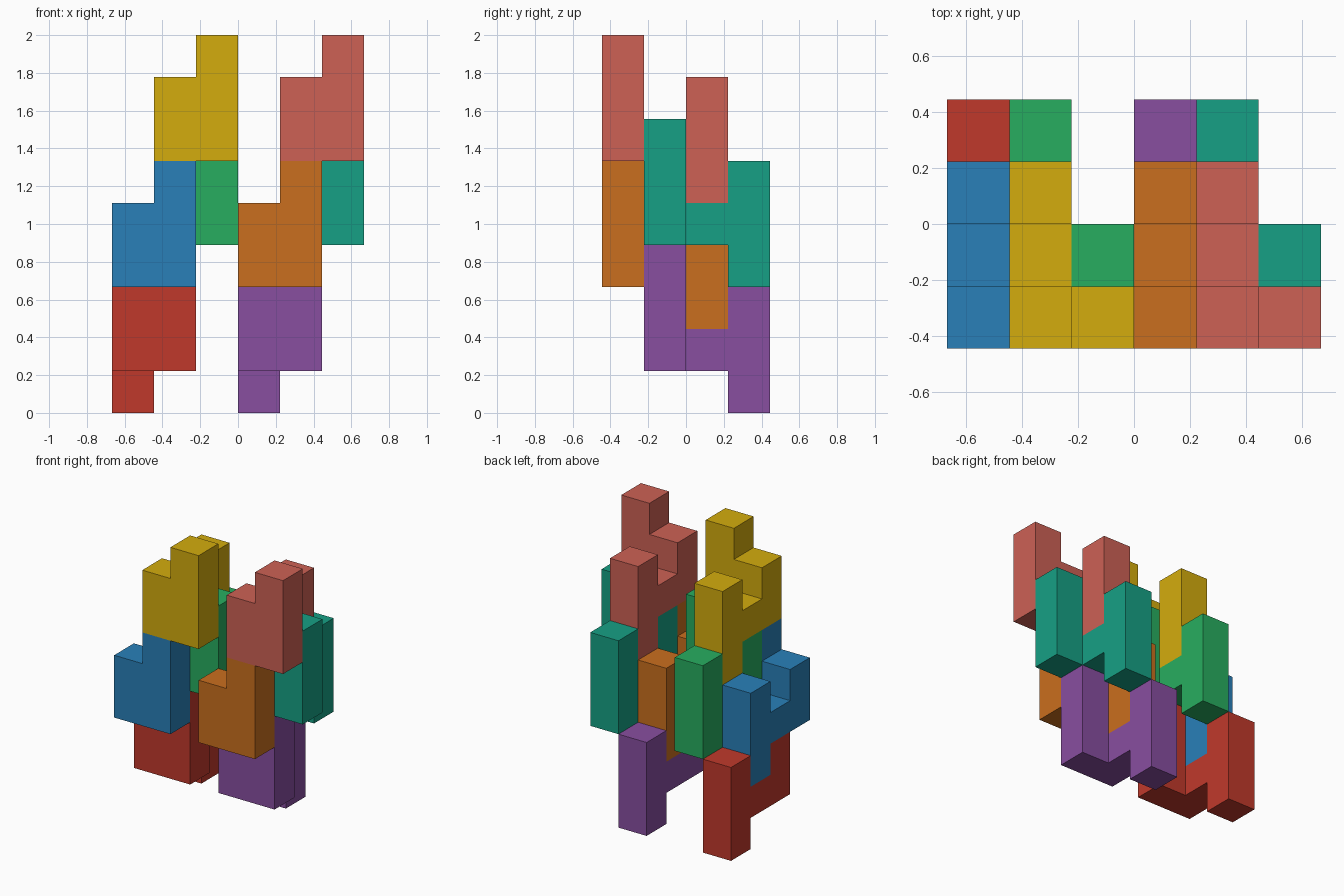
import bpy, bmesh, math
from mathutils import Vector

if "Cube" in bpy.data.objects:
    bpy.data.objects.remove(bpy.data.objects["Cube"])

U = 2 / 9  # edge of one cube cell

# One puzzle piece: an h-shaped wall along y plus a tall post on its right side
PIECE = {(0, 1, 1), (0, 1, 2), (0, 2, 1)}
PIECE |= {(0, 3, z) for z in (0, 1, 2)}
PIECE |= {(1, 1, z) for z in (1, 2, 3)}

# Four interlocking steps, each with a left and a right piece: cell shift, colours
STEPS = [
    ("base", (0, 0, 0), ("red", "C0392B"), ("purple", "884EA0")),
    ("lower_front", (0, -1, 2), ("blue", "2980B9"), ("orange", "CA6F1E")),
    ("upper_back", (1, 0, 3), ("green", "27AE60"), ("teal", "16A085")),
    ("top", (1, -1, 5), ("yellow", "D4AC0D"), ("salmon", "CD6155")),
]


def linear(hex_colour):
    channels = [int(hex_colour[i:i + 2], 16) / 255 for i in (0, 2, 4)]
    return [c / 12.92 if c <= 0.04045 else ((c + 0.055) / 1.055) ** 2.4 for c in channels] + [1]


def outer_skin(bm, cells):
    """Square faces wherever a cell has no neighbour, merged into flat panels."""
    for cell in cells:
        for axis in range(3):
            for side in (0, 1):
                near = list(cell)
                near[axis] += 2 * side - 1
                if tuple(near) in cells:
                    continue
                b, c = (axis + 1) % 3, (axis + 2) % 3
                corners = []
                for s, t in ((0, 0), (1, 0), (1, 1), (0, 1)):
                    p = Vector(cell)
                    p[axis] += side
                    p[b] += s
                    p[c] += t
                    corners.append(bm.verts.new(p))
                bm.faces.new(corners if side else corners[::-1])
    bmesh.ops.remove_doubles(bm, verts=bm.verts[:], dist=1e-4)
    bmesh.ops.dissolve_limit(bm, angle_limit=math.radians(1), verts=bm.verts[:], edges=bm.edges[:])


def add_piece(name, shift, colour):
    bm = bmesh.new()
    outer_skin(bm, PIECE)
    for v in bm.verts:
        v.co *= U
    mesh = bpy.data.meshes.new(name)
    bm.to_mesh(mesh)
    bm.free()
    mat = bpy.data.materials.new(name + "_colour")
    mat.diffuse_color = linear(colour)
    mat.use_nodes = True
    mat.node_tree.nodes["Principled BSDF"].inputs["Base Color"].default_value = mat.diffuse_color
    mesh.materials.append(mat)
    obj = bpy.data.objects.new(name, mesh)
    obj.location = (shift[0] * U, (shift[1] - 2) * U, shift[2] * U)
    bpy.context.collection.objects.link(obj)


# Left pieces sit three cells to the left of the right ones
for level, (x, y, z), left, right in STEPS:
    for dx, (word, colour) in ((-3, left), (0, right)):
        add_piece(f"{word}_{level}_piece", (x + dx, y, z), colour)
